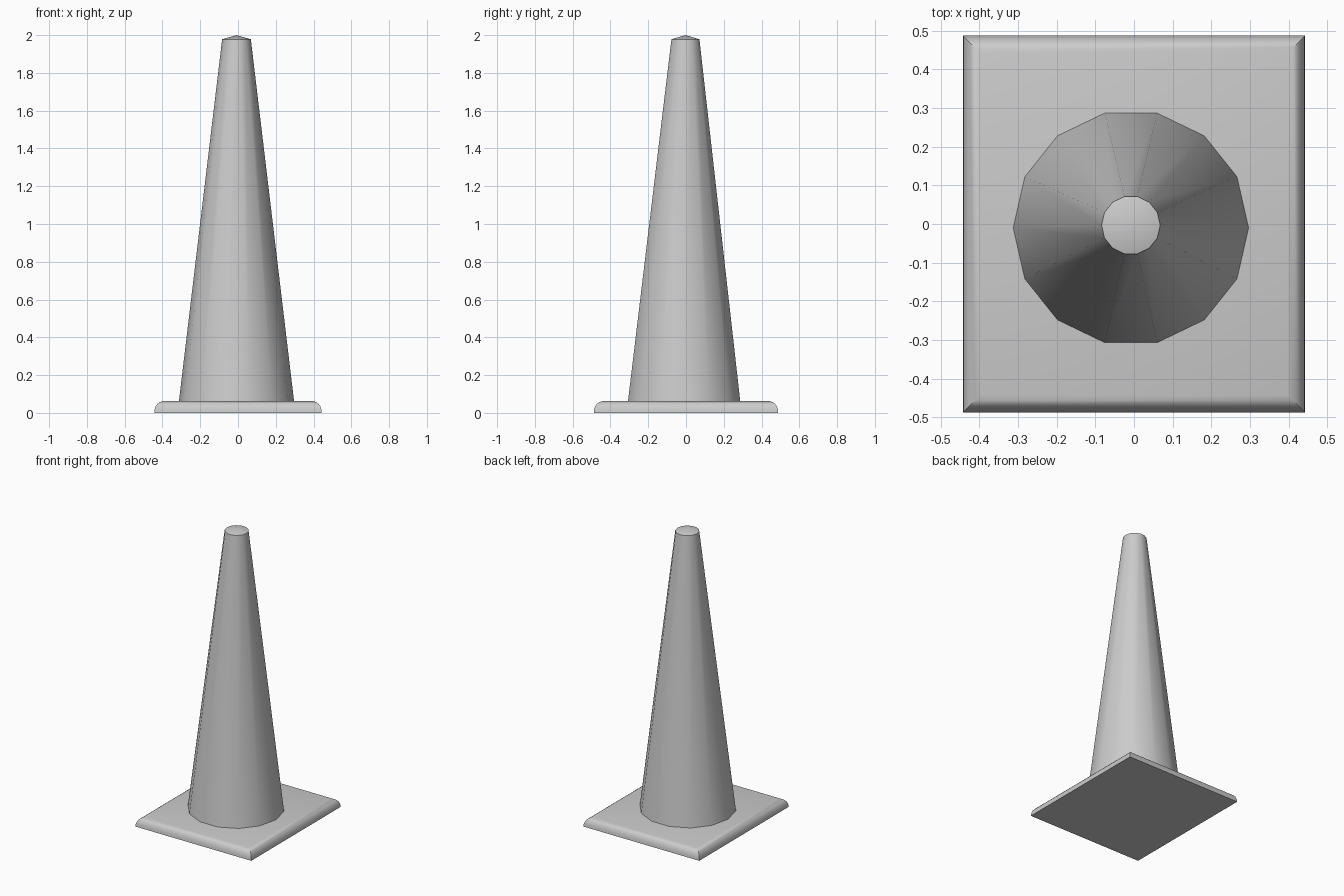
import bpy
import math

cube = bpy.data.objects.get("Cube")
if cube:
    bpy.data.objects.remove(cube, do_unlink=True)

GREY = (0.6, 0.6, 0.6, 1.0)
grey = bpy.data.materials.new("plain grey")
grey.use_nodes = True
grey.diffuse_color = GREY
grey.node_tree.nodes["Principled BSDF"].inputs["Base Color"].default_value = GREY


def loft(name, rings, apex=None, angle=35):
    """Skin stacked rings, close the bottom, and close the top flat or to an apex."""
    n = len(rings[0])
    verts = [v for ring in rings for v in ring]
    faces = [tuple(reversed(range(n)))]
    for r in range(len(rings) - 1):
        for i in range(n):
            a, b = r * n + i, r * n + (i + 1) % n
            faces.append((a, b, b + n, a + n))
    top = (len(rings) - 1) * n
    if apex:
        verts.append(apex)
        faces += [(top + i, top + (i + 1) % n, len(verts) - 1) for i in range(n)]
    else:
        faces.append(tuple(range(top, top + n)))
    mesh = bpy.data.meshes.new(name)
    mesh.from_pydata(verts, [], faces)
    mesh.materials.append(grey)
    obj = bpy.data.objects.new(name, mesh)
    bpy.context.collection.objects.link(obj)
    bpy.ops.object.select_all(action="DESELECT")
    obj.select_set(True)
    bpy.context.view_layer.objects.active = obj
    bpy.ops.object.shade_smooth_by_angle(angle=math.radians(angle))
    return obj


def rectangle(inset, z):
    x, y = 0.443 - inset, 0.488 - inset
    return [(-x, -y, z), (x, -y, z), (x, y, z), (-x, y, z)]


def circle(radius, y, z, sides=14):
    turn = math.tau / sides
    return [(radius * math.cos(i * turn) - 0.008, radius * math.sin(i * turn) + y, z)
            for i in range(sides)]


# Rectangular foot with a rounded upper edge and mitred corners
foot_profile = [(0, 0), (0.002, 0.02), (0.008, 0.037), (0.018, 0.049),
                (0.031, 0.058), (0.046, 0.062)]
loft("base_plate", [rectangle(*p) for p in foot_profile])

# Tapered body with a shallow domed tip
loft("cone_body", [circle(0.305, -0.01, 0.06), circle(0.076, -0.003, 1.978)],
     apex=(-0.008, -0.002, 2.0))
